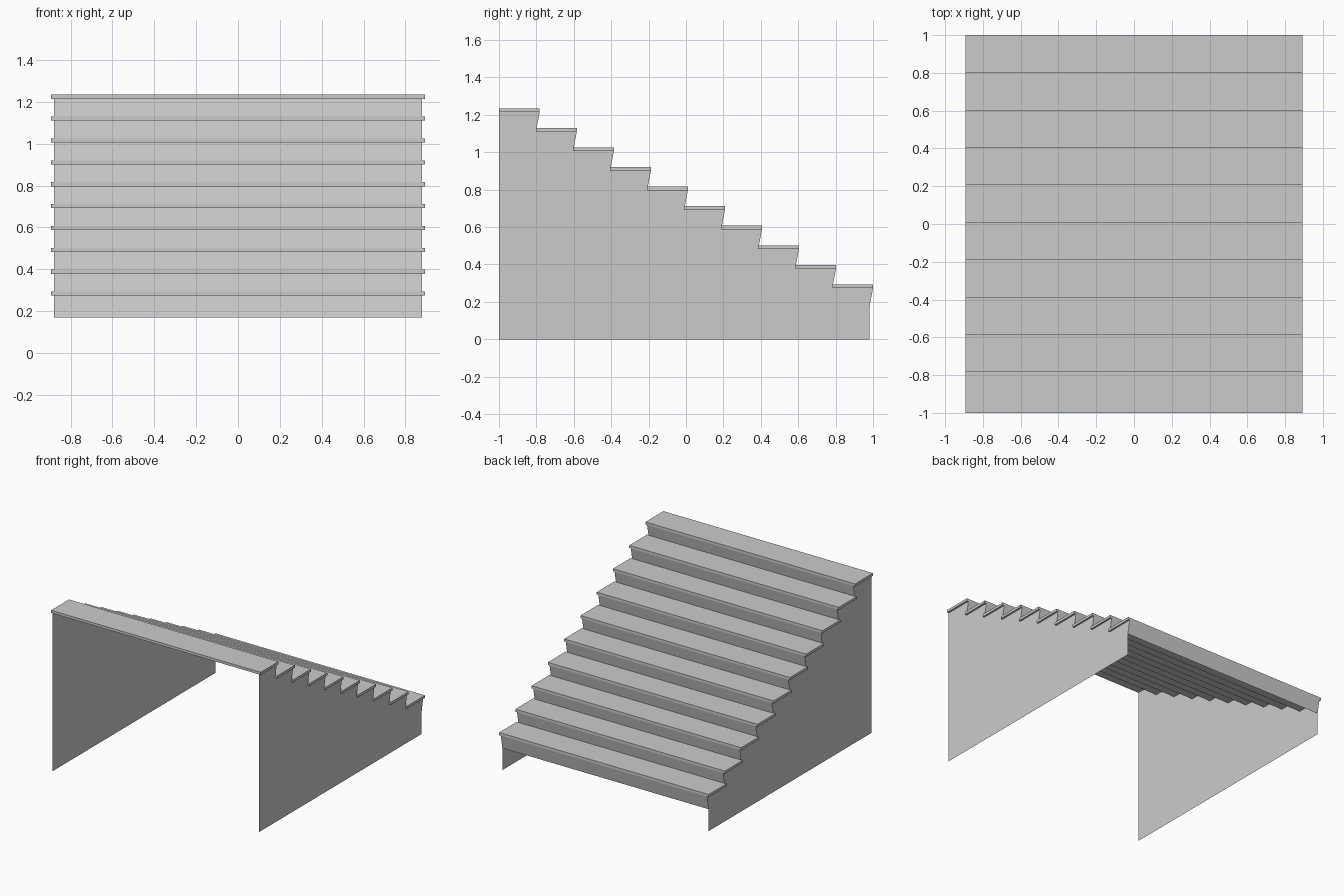
import bpy
import bmesh

if "Cube" in bpy.data.objects:
    bpy.data.objects.remove(bpy.data.objects["Cube"], do_unlink=True)

STEPS = 10
RUN, RISE = 0.198, 0.1046      # spacing between steps
DEPTH, THICK = 0.218, 0.02     # tread size
TOP = 1.235
TREAD_X, WALL_X = 0.893, 0.879

grey = bpy.data.materials.new("plain grey")
grey.use_nodes = True
colour = (0.6, 0.6, 0.6, 1)
grey.diffuse_color = colour
grey.node_tree.nodes["Principled BSDF"].inputs["Base Color"].default_value = colour


def make_part(name, verts, faces):
    bm = bmesh.new()
    vs = [bm.verts.new(v) for v in verts]
    for f in faces:
        bm.faces.new([vs[i] for i in f])
    mesh = bpy.data.meshes.new(name)
    bm.to_mesh(mesh)
    bm.free()
    mesh.materials.append(grey)
    obj = bpy.data.objects.new(name, mesh)
    bpy.context.collection.objects.link(obj)
    return obj


def make_box(name, lo, hi):
    bm = bmesh.new()
    bmesh.ops.create_cube(bm, size=1)
    for v in bm.verts:
        v.co = [(a + b) / 2 + c * (b - a) for a, b, c in zip(lo, hi, v.co)]
    mesh = bpy.data.meshes.new(name)
    bm.to_mesh(mesh)
    bm.free()
    mesh.materials.append(grey)
    bpy.context.collection.objects.link(bpy.data.objects.new(name, mesh))


# Treads with overhanging nosing, and a thin sloped riser below each
profile = []
for i in range(STEPS):
    back = -1 + RUN * i
    nose = back + DEPTH
    top = TOP - RISE * i
    under = top - THICK
    make_box(f"tread_{i + 1}", (-TREAD_X, back, under), (TREAD_X, nose, top))

    foot_y, foot_z = back + RUN, under - RISE
    make_part(f"riser_{i + 1}",
              [(WALL_X, nose, under), (-WALL_X, nose, under),
               (-WALL_X, foot_y, foot_z), (WALL_X, foot_y, foot_z)],
              [(0, 1, 2, 3)])
    profile += [(back, under), (nose, under)]

# Sheet side walls following the sawtooth line of the steps
outline = [(-1, 0)] + profile + [(foot_y, foot_z), (foot_y, 0)]
for name, x in (("left_wall", WALL_X), ("right_wall", -WALL_X)):
    order = list(range(len(outline)))
    if x > 0:
        order.reverse()
    make_part(name, [(x, y, z) for y, z in outline], [order])
